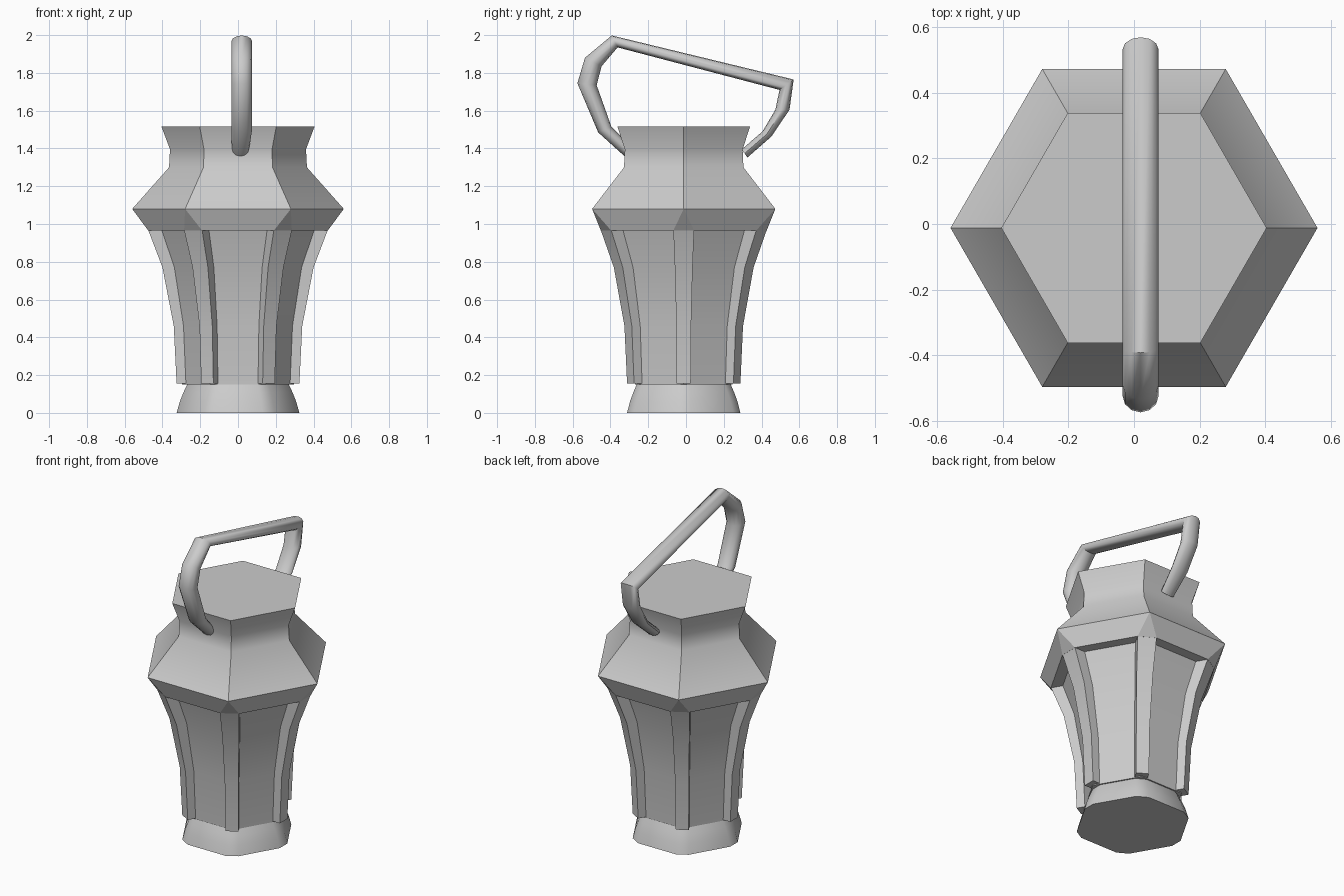
import bpy, bmesh, math
from mathutils import Vector

cube = bpy.data.objects.get("Cube")
if cube:
    bpy.data.objects.remove(cube, do_unlink=True)

GREY = (0.6, 0.6, 0.6, 1)
metal = bpy.data.materials.new("plain grey")
metal.use_nodes = True
metal.diffuse_color = GREY
metal.node_tree.nodes["Principled BSDF"].inputs["Base Color"].default_value = GREY

CENTRE_Y = -0.012


def loft(name, rings, smooth, offset=(0, CENTRE_Y, 0)):
    """Skin equal-length rings of points, cap both ends."""
    bm = bmesh.new()
    rows = [[bm.verts.new(p) for p in ring] for ring in rings]
    n = len(rows[0])
    for a, b in zip(rows, rows[1:]):
        for i in range(n):
            j = (i + 1) % n
            bm.faces.new((a[i], a[j], b[j], b[i]))
    bm.faces.new(rows[0][::-1])
    bm.faces.new(rows[-1])
    bmesh.ops.remove_doubles(bm, verts=bm.verts, dist=0.0005)
    bmesh.ops.recalc_face_normals(bm, faces=bm.faces)
    mesh = bpy.data.meshes.new(name)
    bm.to_mesh(mesh)
    bm.free()
    mesh.materials.append(metal)
    obj = bpy.data.objects.new(name, mesh)
    obj.location = offset
    bpy.context.collection.objects.link(obj)
    bpy.ops.object.select_all(action='DESELECT')
    obj.select_set(True)
    bpy.context.view_layer.objects.active = obj
    if smooth:
        bpy.ops.object.shade_smooth_by_angle(angle=math.radians(smooth))
    return obj


def axes(k):
    a = math.radians(60 * k)
    return Vector((math.cos(a), math.sin(a), 0)), Vector((-math.sin(a), math.cos(a), 0))


def hexagon(z, r, w=0):
    """Hexagon whose corners are cut at radius r with half width w."""
    points = []
    for k in range(6):
        out, side = axes(k)
        for s in ((-w, w) if w else (0,)):
            points.append(out * r + side * s + Vector((0, 0, z)))
    return points


# Base foot with cut corners
foot = [(0, 0.325, 0.037), (0.06, 0.308, 0.036), (0.11, 0.288, 0.034), (0.152, 0.268, 0.032)]
loft("base_foot", [hexagon(*p) for p in foot], 42)

# Recessed panels of the body
panel = [(0.15, 0.297), (0.46, 0.311), (0.77, 0.364), (0.97, 0.436)]
loft("body_panels", [hexagon(*p) for p in panel], 42)

# Corner ribs: height, outer radius, half width
rib = [(0.155, 0.325, 0.037), (0.46, 0.34, 0.039), (0.77, 0.40, 0.047), (0.967, 0.475, 0.055)]
for k in range(6):
    out, side = axes(k)
    loft(f"corner_rib_{k + 1}",
         [[out * (r - d) + side * s + Vector((0, 0, z))
           for d, s in ((0, -w), (0, w), (0.1, w), (0.1, -w))] for z, r, w in rib], 25)

# Flared rim whose lower corners narrow to meet the ribs
loft("rim", [hexagon(0.965, 0.475, 0.055), hexagon(1.08, 0.56, 0.0001)], 0)

# Shoulder, neck and flared lid
neck = [(1.08, 0.56), (1.30, 0.365), (1.395, 0.36), (1.515, 0.405)]
loft("neck_and_lid", [hexagon(*p) for p in neck], 45)

# Carrying handle: outer and inner edges of the bent tube as (y, z)
outer = [(-0.31, 1.345), (-0.465, 1.485), (-0.575, 1.745), (-0.535, 1.88), (-0.393, 1.998),
         (0.57, 1.765), (0.548, 1.605), (0.452, 1.463), (0.325, 1.352)]
inner = [(-0.30, 1.42), (-0.395, 1.515), (-0.473, 1.735), (-0.447, 1.835), (-0.362, 1.935),
         (0.495, 1.71), (0.473, 1.605), (0.405, 1.49), (0.295, 1.395)]
SIDES = 12
tube = []
for i, (o, n) in enumerate(zip(outer, inner)):
    o, n = Vector((0, *o)), Vector((0, *n))
    end = i in (0, len(outer) - 1)
    middle, half = (o + n) / 2, (o - n) / 2
    across = Vector((0.044 if end else 0.055, 0, 0))
    middle.x = 0.012 if end else 0.02
    tube.append([middle + half * math.cos(t) + across * math.sin(t)
                 for t in (2 * math.pi * s / SIDES for s in range(SIDES))])
loft("handle", tube, 50, (0, 0, 0))
